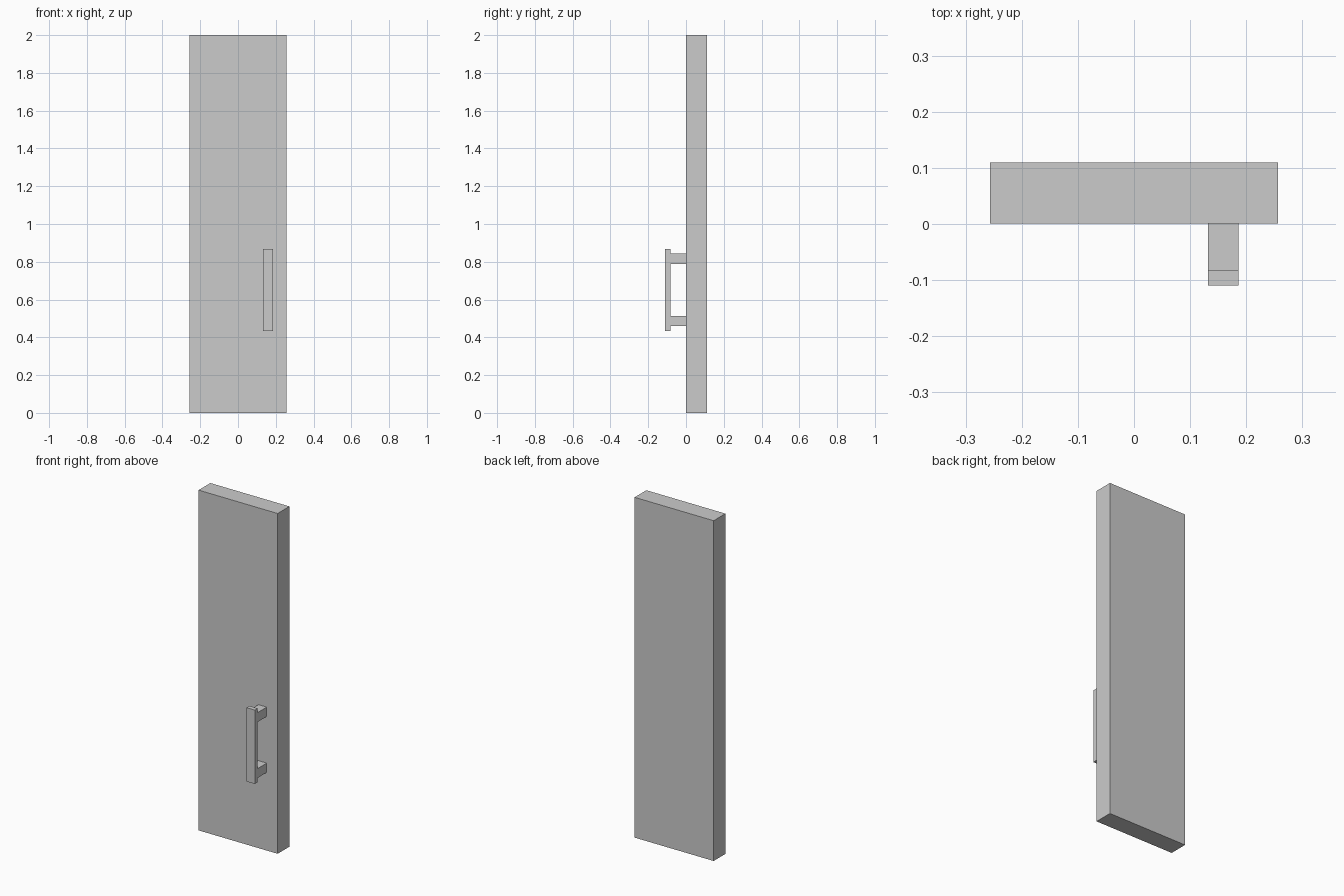
import bpy
import bmesh

if "Cube" in bpy.data.objects:
    bpy.data.objects.remove(bpy.data.objects["Cube"])


def extruded(name, profile, x0, x1):
    """Extrude a closed (y, z) outline along x from x0 to x1."""
    bm = bmesh.new()
    face = bm.faces.new([bm.verts.new((x0, y, z)) for y, z in profile])
    out = bmesh.ops.extrude_face_region(bm, geom=[face], use_keep_orig=True)
    moved = [v for v in out["geom"] if isinstance(v, bmesh.types.BMVert)]
    bmesh.ops.translate(bm, verts=moved, vec=(x1 - x0, 0, 0))
    bmesh.ops.recalc_face_normals(bm, faces=bm.faces)
    mesh = bpy.data.meshes.new(name)
    bm.to_mesh(mesh)
    bm.free()
    obj = bpy.data.objects.new(name, mesh)
    bpy.context.collection.objects.link(obj)
    return obj


# Door slab
FACE_Y, BACK_Y = 0.001, 0.11
extruded("door_panel",
         [(FACE_Y, 0), (BACK_Y, 0), (BACK_Y, 2), (FACE_Y, 2)],
         -0.257, 0.257)

# Pull handle: grip bar with two standoffs, mirrored about its mid height
MID_Z = 0.651
GRIP_FRONT, GRIP_BACK = -0.11, -0.083
upper = [(GRIP_BACK, 0.137), (FACE_Y, 0.137), (FACE_Y, 0.192),
         (GRIP_BACK, 0.192), (GRIP_BACK, 0.217), (GRIP_FRONT, 0.217)]
lower = [(y, -z) for y, z in reversed(upper)]
extruded("handle", [(y, MID_Z + z) for y, z in upper + lower], 0.132, 0.186)
